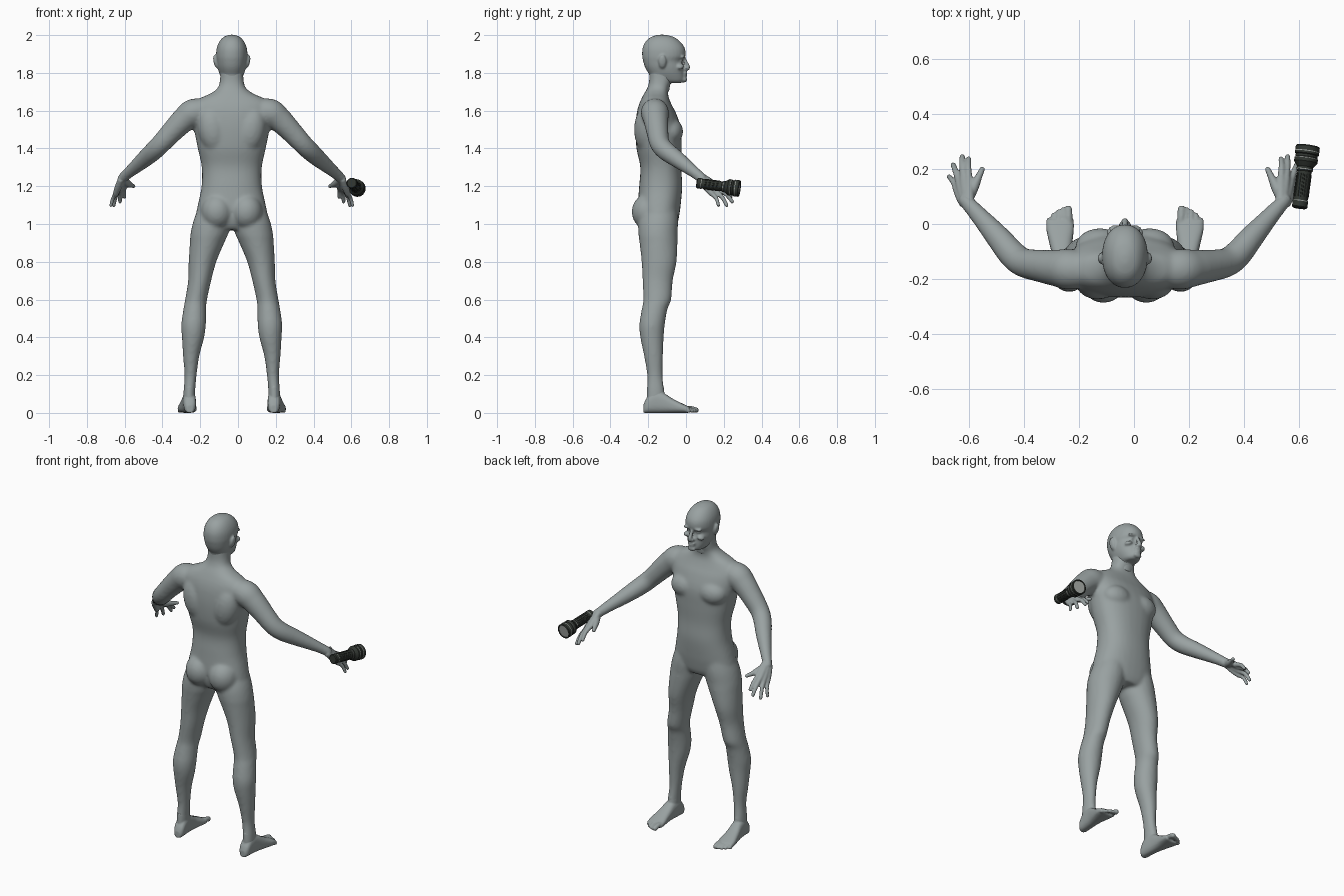
import bpy, bmesh
from math import cos, sin, pi, copysign
from mathutils import Vector, Matrix

cube = bpy.data.objects.get("Cube")
if cube:
    bpy.data.objects.remove(cube, do_unlink=True)

MID = -0.033  # the figure stands a little off centre


def material(name, color, rough):
    m = bpy.data.materials.new(name)
    m.use_nodes = True
    m.diffuse_color = (*color, 1)
    bsdf = m.node_tree.nodes["Principled BSDF"]
    bsdf.inputs["Base Color"].default_value = (*color, 1)
    bsdf.inputs["Roughness"].default_value = rough
    return m


skin = material("grey skin", (.32, .36, .36), .6)
casing = material("dark casing", (.03, .036, .03), .5)
metal = material("pale metal", (.36, .38, .36), .4)


def spline(rows, steps=5):
    """Smooth a list of number rows with a Catmull-Rom curve."""
    out = []
    last = len(rows) - 1
    for i in range(last):
        a, b, c, d = (Vector(rows[min(max(j, 0), last)]) for j in range(i - 1, i + 3))
        for k in range(steps):
            t = k / steps
            out.append(b + (c - a) * t / 2 + (a * 2 - b * 5 + c * 4 - d) * t * t / 2
                       + (b * 3 - a - c * 3 + d) * t ** 3 / 2)
    return out + [Vector(rows[-1])]


def ring(center, a, b, n=32, power=2.0):
    """Points of a superellipse with half axes a and b."""
    pts = []
    for i in range(n):
        c, s = cos(2 * pi * i / n), sin(2 * pi * i / n)
        pts.append(center + a * copysign(abs(c) ** (2 / power), c)
                   + b * copysign(abs(s) ** (2 / power), s))
    return pts


def loft(bm, rings, mats=None):
    loops = [[bm.verts.new(p) for p in r] for r in rings]
    n = len(loops[0])
    for k, (lo, hi) in enumerate(zip(loops, loops[1:])):
        for i in range(n):
            f = bm.faces.new((lo[i], lo[(i + 1) % n], hi[(i + 1) % n], hi[i]))
            f.material_index = mats[k] if mats else 0
    return bm.faces.new(loops[0][::-1]), bm.faces.new(loops[-1])


def column(bm, rows, side=1, power=2.0):
    """Upright form; rows are z, middle x, half width, back y, front y."""
    loft(bm, [ring(Vector((MID + side * u, (yb + yf) / 2, z)), Vector((w, 0, 0)),
                   Vector((0, (yf - yb) / 2, 0)), power=power)
              for z, u, w, yb, yf in spline(rows)])


def tube(bm, rows, side=1, n=20):
    """Round limb; rows are x, y, z, radius, with a rounded far end."""
    pts = spline(rows)
    end, before = pts[-1], pts[-2]
    step = (end - before).xyz.normalized()
    for k in (.5, .85):
        tip = end.xyz + step * end.w * k
        pts.append(Vector((*tip, end.w * (1 - k * k) ** .5)))
    rings = []
    for i, p in enumerate(pts):
        d = (pts[min(i + 1, len(pts) - 1)].xyz - pts[max(i - 1, 0)].xyz).normalized()
        a = d.cross(Vector((0, .3, 1))).normalized()
        b = d.cross(a)
        rings.append([Vector((MID + side * q.x, q.y, q.z))
                      for q in ring(p.xyz, a * p.w, b * p.w, n)])
    loft(bm, rings)


def blob(bm, loc, size, side=1, tilt=0):
    u, y, z = loc
    m = (Matrix.Translation((MID + side * u, y, z)) @ Matrix.Rotation(side * tilt, 4, 'Y')
         @ Matrix.Diagonal((*size, 1)))
    bmesh.ops.create_icosphere(bm, subdivisions=3, radius=1, matrix=m)


def finish(bm, name, mats):
    bmesh.ops.recalc_face_normals(bm, faces=bm.faces)
    me = bpy.data.meshes.new(name)
    bm.to_mesh(me)
    bm.free()
    ob = bpy.data.objects.new(name, me)
    bpy.context.collection.objects.link(ob)
    for m in mats:
        me.materials.append(m)
    return ob


def organic(bm, name, voxel, smooth):
    """Fuse overlapping forms into one soft skin."""
    ob = finish(bm, name, [skin])
    r = ob.modifiers.new("fuse", 'REMESH')
    r.mode = 'VOXEL'
    r.voxel_size = voxel
    r.use_smooth_shade = True
    s = ob.modifiers.new("soften", 'SMOOTH')
    s.factor = .5
    s.iterations = smooth
    return ob


# Torso and neck
bm = bmesh.new()
column(bm, [(.97, 0, .1, -.22, -.06), (1, 0, .17, -.24, -.045), (1.05, 0, .188, -.25, -.035),
            (1.1, 0, .18, -.255, -.028), (1.2, 0, .16, -.248, -.02), (1.3, 0, .159, -.242, -.025),
            (1.4, 0, .18, -.262, -.023), (1.5, 0, .2, -.268, -.025), (1.58, 0, .215, -.262, -.05),
            (1.63, 0, .21, -.25, -.075), (1.665, 0, .17, -.235, -.09), (1.69, 0, .115, -.222, -.095),
            (1.72, 0, .075, -.205, -.09), (1.76, 0, .063, -.195, -.075),
            (1.82, 0, .06, -.195, -.07)], power=2.3)
for s in (1, -1):
    blob(bm, (.09, -.08, 1.49), (.09, .065, .07), s)       # chest
    blob(bm, (.1, -.205, 1.5), (.08, .07, .13), s, .2)     # shoulder blade
    blob(bm, (.078, -.2, 1.065), (.085, .088, .095), s)    # buttock
    # Leg
    column(bm, [(1.1, .09, .08, -.22, -.05), (1.02, .102, .1, -.25, -.042),
                (.95, .118, .1, -.252, -.045), (.9, .131, .091, -.246, -.045),
                (.8, .155, .073, -.235, -.05), (.7, .17, .061, -.23, -.07),
                (.6, .189, .058, -.226, -.078), (.55, .196, .06, -.234, -.098),
                (.47, .202, .065, -.247, -.112), (.4, .205, .059, -.242, -.118),
                (.3, .215, .043, -.222, -.122), (.2, .218, .032, -.206, -.124),
                (.12, .224, .031, -.208, -.115), (.05, .225, .032, -.21, -.11)], s)
    # Arm
    tube(bm, [(.12, -.17, 1.6, .06), (.2, -.165, 1.59, .074), (.25, -.16, 1.555, .067),
              (.31, -.152, 1.495, .059), (.37, -.14, 1.43, .053), (.41, -.11, 1.39, .051),
              (.46, -.05, 1.345, .045), (.53, .03, 1.285, .033), (.58, .085, 1.242, .026)], s, 28)
organic(bm, "body", .009, 9)

# Head and face
bm = bmesh.new()
column(bm, [(1.747, 0, .03, -.11, -.025), (1.757, 0, .045, -.15, -.012),
            (1.775, 0, .056, -.18, -.008), (1.8, 0, .067, -.2, -.01),
            (1.83, 0, .075, -.217, -.012), (1.862, 0, .079, -.227, -.018),
            (1.89, 0, .083, -.232, -.003), (1.93, 0, .08, -.23, -.006),
            (1.965, 0, .066, -.214, -.03), (1.99, 0, .043, -.185, -.065),
            (2.002, 0, .012, -.145, -.11)], power=2.15)
column(bm, [(1.7, 0, .055, -.19, -.09), (1.76, 0, .06, -.192, -.08), (1.84, 0, .06, -.2, -.07)])
tube(bm, [(0, -.012, 1.88, .009), (0, 0, 1.855, .01), (0, .01, 1.833, .012)])  # nose bridge
blob(bm, (0, .008, 1.824), (.014, .014, .011))      # nose tip
blob(bm, (0, -.008, 1.765), (.026, .014, .016))     # chin
for z, w in ((1.799, .026), (1.787, .022)):
    blob(bm, (0, -.007, z), (w, .014, .006))        # lips
for s in (1, -1):
    blob(bm, (.013, -.001, 1.822), (.009, .011, .008), s)         # nostril
    blob(bm, (.032, -.016, 1.885), (.03, .013, .008), s, .1)      # brow
    blob(bm, (.032, -.031, 1.864), (.014, .014, .01), s)          # eye
    blob(bm, (.046, -.033, 1.835), (.022, .023, .014), s, .4)     # cheekbone
    blob(bm, (.086, -.125, 1.86), (.011, .021, .036), s, .2)      # ear
organic(bm, "head", .006, 4)

# Hands: knuckle and tip of each finger
fingers = [((.568, .165, 1.197), (.568, .237, 1.143), .0115),
           ((.586, .167, 1.187), (.592, .245, 1.118), .012),
           ((.602, .154, 1.174), (.625, .216, 1.098), .0115),
           ((.614, .137, 1.16), (.64, .172, 1.098), .0105)]
for s, name in ((1, "left_hand"), (-1, "right_hand")):
    bm = bmesh.new()
    wrist = Vector((.575, .08, 1.245))
    for knuckle, tip, r in fingers:
        k, t = Vector(knuckle), Vector(tip)
        bend = (k + t) / 2 + Vector((.002, .006, .006))
        start = wrist + (k - Vector((.59, .155, 1.18))) * .4
        tube(bm, [(*start, .018), (*((start + k) / 2), .019), (*k, .0155)], s)
        tube(bm, [(*k, r + .002), (*bend, r), (*t, r * .85)], s, 14)
    tube(bm, [(.572, .09, 1.235, .02), (.55, .135, 1.215, .019),
              (.532, .172, 1.205, .013), (.519, .2, 1.2, .01)], s)
    tube(bm, [(.535, .035, 1.28, .029), (.58, .085, 1.24, .025)], s)
    organic(bm, name, .005, 3)

# Feet: heel to ball sections, then toes
for s, name in ((1, "left_foot"), (-1, "right_foot")):
    bm = bmesh.new()
    rows = [(-.226, .222, .016, .04), (-.21, .222, .03, .075), (-.17, .224, .034, .115),
            (-.12, .228, .036, .105), (-.07, .233, .042, .075), (-.02, .236, .05, .05),
            (.015, .236, .05, .034)]
    loft(bm, [ring(Vector((MID + s * u, y, h / 2)), Vector((w, 0, 0)), Vector((0, 0, h / 2)),
                   power=2.6) for y, u, w, h in spline(rows)])
    column(bm, [(.03, .225, .03, -.21, -.1), (.14, .223, .03, -.206, -.12)], s)
    for i in range(5):
        u, r = .203 + i * .0175, (.0145 if i == 0 else .0105)
        reach = .054 - .0025 * i * i
        tube(bm, [(u, -.02, .022, r), (u + .002, reach - .03, .022, r),
                  (u + .003, reach, r, r)], s, 14)
    organic(bm, name, .005, 3)

# Flashlight: turned profile of distance along the axis, radius, and colour of the next band
bm = bmesh.new()
tail, nose = Vector((.602, .058, 1.217)), Vector((.633, .284, 1.187))
axis = (nose - tail).normalized()
across = axis.cross(Vector((0, 0, 1))).normalized()
up = across.cross(axis)
profile = [(0, .024, 0), (.004, .028, 0), (.024, .028, 1), (.027, .028, 0), (.03, .026, 0),
           (.135, .026, 0), (.14, .03, 1), (.144, .03, 0), (.152, .03, 0), (.17, .043, 0),
           (.182, .043, 1), (.185, .043, 0), (.188, .04, 0), (.196, .04, 0), (.199, .044, 0),
           (.207, .044, 1), (.21, .044, 0), (.226, .044, 0), (.23, .041, 0), (.23, .037, 0),
           (.226, .036, 1)]
caps = loft(bm, [ring(tail + axis * t, across * r, up * r) for t, r, m in profile],
            [m for t, r, m in profile])
caps[1].material_index = 1  # lens
# Raised grip ribs around the barrel
for i in range(12):
    a = 2 * pi * i / 12
    out = across * cos(a) + up * sin(a)
    rib = out.cross(axis)
    loft(bm, [ring(tail + axis * t + out * .0255, out * .0025, rib * .0035, 8) for t in (.04, .125)])
torch = finish(bm, "flashlight", [casing, metal])
bpy.context.view_layer.objects.active = torch
torch.select_set(True)
bpy.ops.object.shade_smooth_by_angle(angle=.5)
